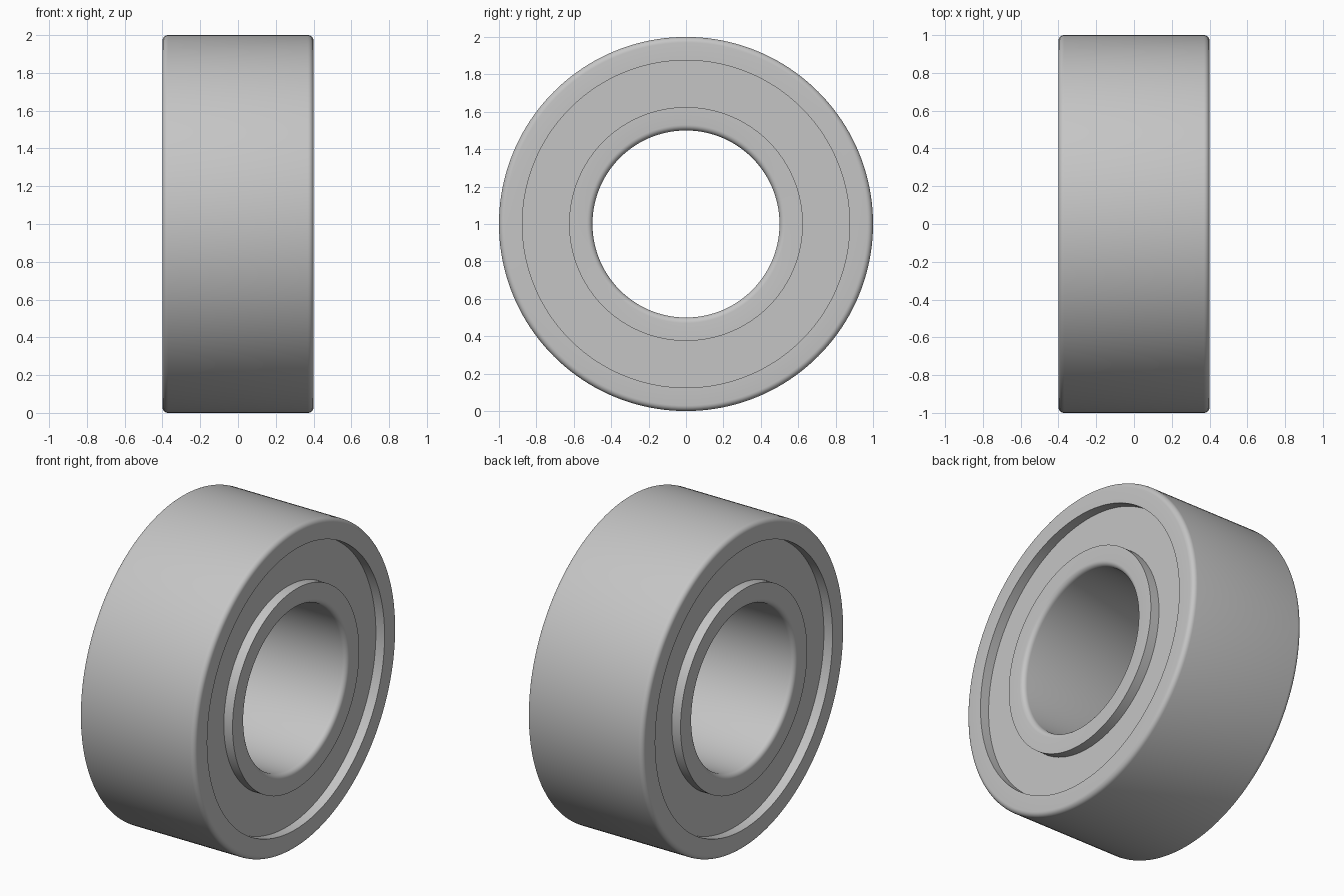
import bpy
import bmesh
from math import radians, sin, cos, pi
from mathutils import Matrix, Vector

cube = bpy.data.objects.get("Cube")
if cube:
    bpy.data.objects.remove(cube, do_unlink=True)

SEGMENTS = 160
HALF_WIDTH = 0.4
FILLET = 0.03
RECESS = 0.06

steel = bpy.data.materials.new("brushed_steel")
steel.use_nodes = True
colour = (0.56, 0.56, 0.56, 1)
steel.diffuse_color = colour
steel.node_tree.nodes["Principled BSDF"].inputs["Base Color"].default_value = colour


def ring_profile(r_in, r_out, half, fillet_in=0, fillet_out=0):
    """Rectangular ring section (x, radius) with rounded corners."""
    corners = [(1, 1, r_out, fillet_out), (-1, 1, r_out, fillet_out),
               (-1, -1, r_in, fillet_in), (1, -1, r_in, fillet_in)]
    points = []
    for i, (sx, sr, r, f) in enumerate(corners):
        steps = 6 if f else 0
        for k in range(steps + 1):
            a = i * pi / 2 + (k / steps * pi / 2 if steps else 0)
            points.append((sx * (half - f) + f * cos(a), r - sr * f + f * sin(a)))
    return points


def lathe(name, profile):
    """Revolve a closed section around the x axis at hub height."""
    bm = bmesh.new()
    loops = []
    for s in range(SEGMENTS):
        turn = Matrix.Rotation(2 * pi * s / SEGMENTS, 3, 'X')
        loops.append([bm.verts.new(turn @ Vector((x, 0, r))) for x, r in profile])
    n = len(profile)
    for s in range(SEGMENTS):
        a, b = loops[s], loops[(s + 1) % SEGMENTS]
        for i in range(n):
            j = (i + 1) % n
            bm.faces.new((a[i], a[j], b[j], b[i]))
    bmesh.ops.recalc_face_normals(bm, faces=bm.faces)
    mesh = bpy.data.meshes.new(name)
    bm.to_mesh(mesh)
    bm.free()
    mesh.materials.append(steel)
    obj = bpy.data.objects.new(name, mesh)
    obj.location.z = 1
    bpy.context.collection.objects.link(obj)
    bpy.ops.object.select_all(action='DESELECT')
    obj.select_set(True)
    bpy.context.view_layer.objects.active = obj
    bpy.ops.object.shade_smooth_by_angle(angle=radians(30))
    return obj


# Outer and inner races, rounded on their exposed rims
lathe("outer_race", ring_profile(0.875, 1.0, HALF_WIDTH, fillet_out=FILLET))
lathe("inner_race", ring_profile(0.5, 0.625, HALF_WIDTH, fillet_in=FILLET))

# Recessed shield filling the gap between the races
lathe("shield", ring_profile(0.625, 0.875, HALF_WIDTH - RECESS))
